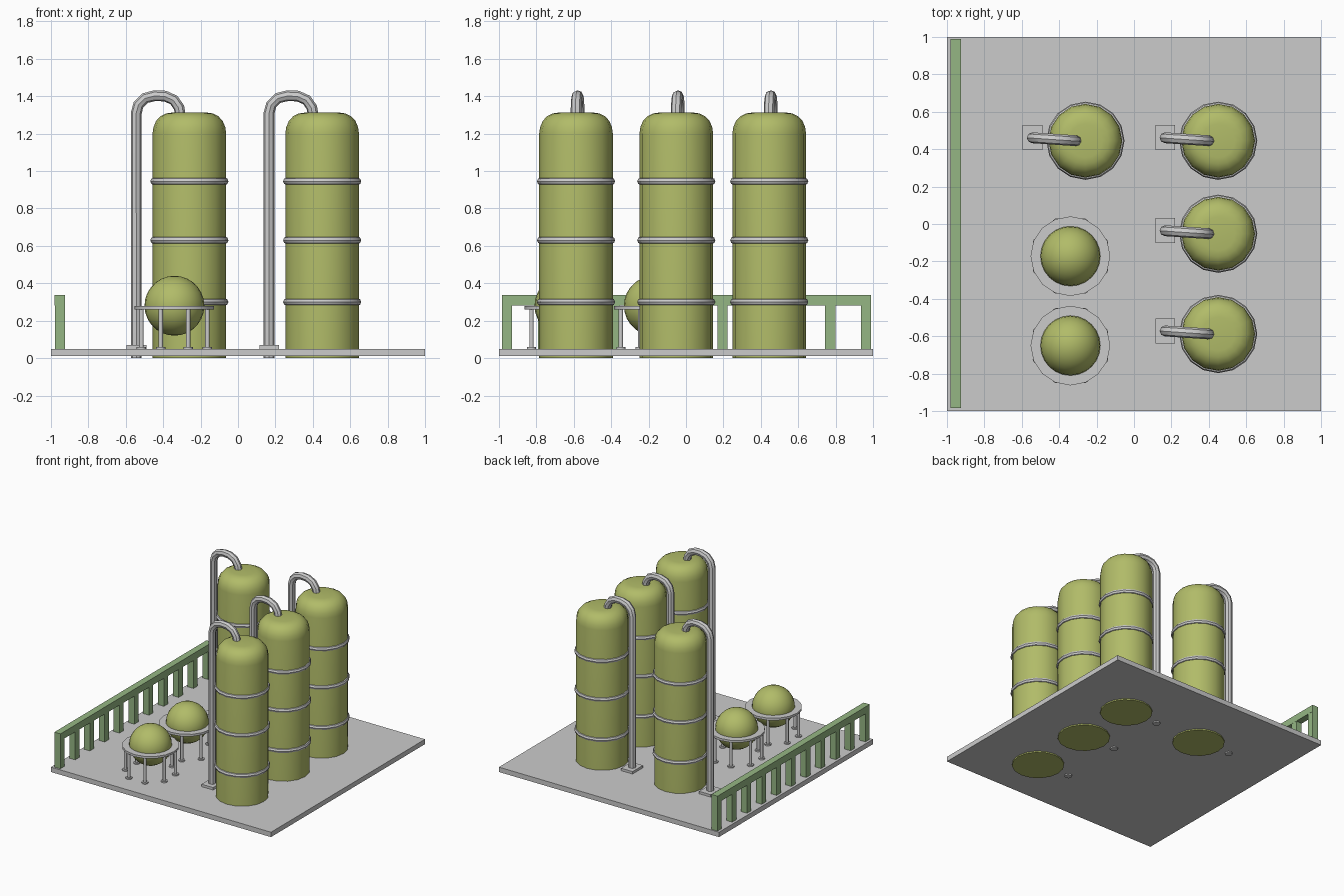
import bpy
import math

if "Cube" in bpy.data.objects:
    bpy.data.objects.remove(bpy.data.objects["Cube"])


def material(name, color):
    m = bpy.data.materials.new(name)
    m.diffuse_color = (*color, 1)
    m.use_nodes = True
    m.node_tree.nodes["Principled BSDF"].inputs["Base Color"].default_value = m.diffuse_color
    return m


OLIVE = material("olive", (0.44, 0.50, 0.14))
GREEN = material("green", (0.30, 0.47, 0.23))


def finish(name, mat=None, smooth=True):
    ob = bpy.context.object
    ob.name = name
    if mat:
        ob.data.materials.append(mat)
    if smooth:
        bpy.ops.object.shade_smooth_by_angle(angle=math.radians(40))
    return ob


def box(name, x, y, z, mat=None):
    # x, y, z are (low, high) ranges
    bpy.ops.mesh.primitive_cube_add(size=1, location=[sum(r) / 2 for r in (x, y, z)])
    bpy.context.object.scale = [r[1] - r[0] for r in (x, y, z)]
    bpy.ops.object.transform_apply(location=False, rotation=False, scale=True)
    return finish(name, mat, False)


def lathe(name, profile, x, y, sides, mat=None, closed=False):
    # turn a (radius, z) profile; open profiles get flat end caps
    n = len(profile)
    verts = [(r * math.cos(a), r * math.sin(a), z)
             for a in (2 * math.pi * i / sides for i in range(sides))
             for r, z in profile]
    faces = []
    for i in range(sides):
        j = (i + 1) % sides
        for k in range(n if closed else n - 1):
            m = (k + 1) % n
            faces.append((i * n + k, j * n + k, j * n + m, i * n + m))
    if not closed:
        faces.append([i * n for i in reversed(range(sides))])
        faces.append([i * n + n - 1 for i in range(sides)])
    me = bpy.data.meshes.new(name)
    me.from_pydata(verts, [], faces)
    ob = bpy.data.objects.new(name, me)
    ob.location = (x, y, 0)
    bpy.context.collection.objects.link(ob)
    bpy.ops.object.select_all(action='DESELECT')
    bpy.context.view_layer.objects.active = ob
    ob.select_set(True)
    return finish(name, mat)


def pipe(name, points, radius):
    cu = bpy.data.curves.new(name, 'CURVE')
    cu.dimensions = '3D'
    cu.bevel_depth = radius
    cu.bevel_resolution = 2
    cu.use_fill_caps = True
    sp = cu.splines.new('POLY')
    sp.points.add(len(points) - 1)
    for p, co in zip(sp.points, points):
        p.co = (*co, 1)
    ob = bpy.data.objects.new(name, cu)
    bpy.context.collection.objects.link(ob)
    bpy.ops.object.select_all(action='DESELECT')
    bpy.context.view_layer.objects.active = ob
    ob.select_set(True)
    bpy.ops.object.convert(target='MESH')
    return finish(name)


# Ground slab
box("ground_slab", (-1, 1), (-1, 1), (0.01, 0.05))

# Tall tanks with bands, overflow pipe and pipe foot
TANK = [(0.197, 0), (0.197, 1.2), (0.192, 1.235), (0.178, 1.268),
        (0.155, 1.293), (0.125, 1.308), (0.09, 1.313)]
BEND = [(-0.284, 0), (-0.284, 1.31), (-0.272, 1.355), (-0.237, 1.39), (-0.185, 1.403),
        (-0.13, 1.401), (-0.083, 1.38), (-0.055, 1.34), (-0.047, 1.29)]
for n, (x, y) in enumerate([(-0.26, 0.445), (0.45, 0.445), (0.45, -0.052), (0.45, -0.588)], 1):
    lathe(f"tank_{n}", TANK, x, y, 16, OLIVE)
    for b, z in enumerate((0.30, 0.63, 0.945), 1):
        bpy.ops.mesh.primitive_torus_add(location=(x, y, z), major_radius=0.189, minor_radius=0.02,
                                         major_segments=16, minor_segments=8)
        finish(f"tank_{n}_band_{b}")
    pipe(f"tank_{n}_pipe",
         [(x + dx, y + 0.016 * (-0.047 - dx) / 0.237, z) for dx, z in BEND], 0.029)
    box(f"tank_{n}_pipe_foot", (x - 0.335, x - 0.23), (y - 0.05, y + 0.084), (0.045, 0.07))

# Ball tanks on ring stands with eight legs
for n, y in enumerate((-0.172, -0.65), 1):
    x = -0.34
    bpy.ops.mesh.primitive_uv_sphere_add(segments=24, ring_count=14, radius=0.16,
                                         location=(x, y, 0.28))
    finish(f"ball_tank_{n}", OLIVE)
    lathe(f"ball_ring_{n}", [(0.15, 0.26), (0.213, 0.26), (0.213, 0.278), (0.15, 0.278)],
          x, y, 16, closed=True)
    for k in range(8):
        a = math.radians(22.5 + 45 * k)
        lathe(f"ball_{n}_leg_{k + 1}",
              [(0.025, 0.045), (0.025, 0.06), (0.012, 0.06), (0.012, 0.268)],
              x + 0.191 * math.cos(a), y + 0.191 * math.sin(a), 10)

# Fence along the left edge
box("fence_rail", (-0.98, -0.925), (-0.985, 0.99), (0.28, 0.337), GREEN)
for k in range(11):
    c = -0.957 + 0.192 * k
    box(f"fence_post_{k + 1}", (-0.979, -0.926), (c - 0.027, c + 0.027), (0.045, 0.29), GREEN)
